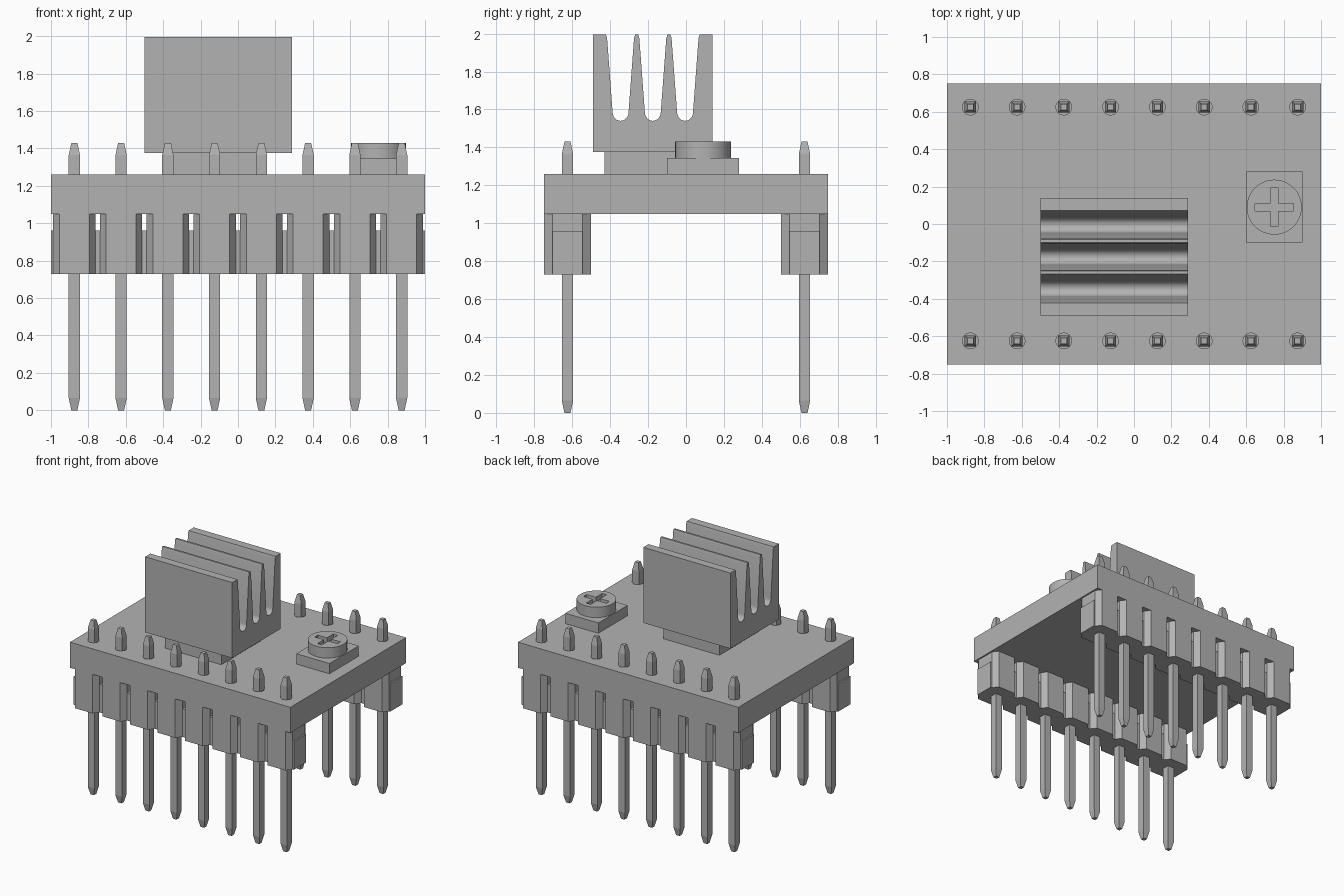
import bpy
import bmesh
from math import pi, sin, cos, radians
from mathutils import Matrix, Vector

if "Cube" in bpy.data.objects:
    bpy.data.objects.remove(bpy.data.objects["Cube"], do_unlink=True)

grey = bpy.data.materials.new("plain_grey")
grey.use_nodes = True
shade = (0.45, 0.45, 0.45, 1)
grey.diffuse_color = shade
grey.node_tree.nodes["Principled BSDF"].inputs["Base Color"].default_value = shade


def finish(name, bm, smooth=False):
    bmesh.ops.recalc_face_normals(bm, faces=bm.faces)
    mesh = bpy.data.meshes.new(name)
    bm.to_mesh(mesh)
    bm.free()
    mesh.materials.append(grey)
    obj = bpy.data.objects.new(name, mesh)
    bpy.context.collection.objects.link(obj)
    if smooth:
        bpy.ops.object.select_all(action="DESELECT")
        obj.select_set(True)
        bpy.context.view_layer.objects.active = obj
        bpy.ops.object.shade_smooth_by_angle(angle=radians(35))
    return obj


def add_box(bm, low, high):
    low, high = Vector(low), Vector(high)
    place = Matrix.Translation((low + high) / 2) @ Matrix.Diagonal((*(high - low), 1))
    bmesh.ops.create_cube(bm, size=1, matrix=place)


def add_cylinder(bm, x, y, z0, z1, radius, sides):
    bmesh.ops.create_cone(bm, cap_ends=True, segments=sides, radius1=radius, radius2=radius,
                          depth=z1 - z0, matrix=Matrix.Translation((x, y, (z0 + z1) / 2)))


def add_prism(bm, points, offset):
    face = bm.faces.new([bm.verts.new(p) for p in points])
    grown = bmesh.ops.extrude_face_region(bm, geom=[face])["geom"]
    moved = [v for v in grown if isinstance(v, bmesh.types.BMVert)]
    bmesh.ops.translate(bm, verts=moved, vec=offset)


def box_object(name, low, high):
    bm = bmesh.new()
    add_box(bm, low, high)
    return finish(name, bm)


def cut(target, cutter):
    mod = target.modifiers.new("cut", "BOOLEAN")
    mod.operation = "DIFFERENCE"
    mod.solver = "EXACT"
    mod.object = cutter
    cutter.hide_render = True
    cutter.hide_viewport = True
    cutter.display_type = "WIRE"


PIN_X = [-0.875 + 0.25 * i for i in range(8)]
ROWS = {"front": -0.625, "back": 0.625}
BOARD_LOW, BOARD_TOP = 1.05, 1.26

# Circuit board with round pin holes
board = box_object("circuit_board", (-1, -0.75, BOARD_LOW), (1, 0.75, BOARD_TOP))
holes = bmesh.new()
for y in ROWS.values():
    for x in PIN_X:
        add_cylinder(holes, x, y, BOARD_LOW - 0.1, BOARD_TOP + 0.1, 0.042, 24)
cut(board, finish("hole_cutter", holes))

# Pin headers: chamfered cells joined by lower bridges
for side, y in ROWS.items():
    header = bmesh.new()
    quarter = [(0.113, 0.08), (0.08, 0.125)]
    outline = (quarter + [(-a, b) for a, b in reversed(quarter)]
               + [(-a, -b) for a, b in quarter] + [(a, -b) for a, b in reversed(quarter)])
    for x in PIN_X:
        add_prism(header, [(x + a, y + b, 0.73) for a, b in outline], (0, 0, BOARD_LOW - 0.73))
    for i in range(9):
        x = -1 + 0.25 * i
        add_box(header, (max(x - 0.013, -1), y - 0.08, 0.73), (min(x + 0.013, 1), y + 0.08, 0.96))
    finish(side + "_header", header)

    # Square pins with tapered tips
    pins = bmesh.new()
    for x in PIN_X:
        last = None
        for z, h in [(0, 0.016), (0.065, 0.03), (1.365, 0.03), (1.43, 0.016)]:
            ring = [pins.verts.new((x + a * h, y + b * h, z))
                    for a, b in [(-1, -1), (1, -1), (1, 1), (-1, 1)]]
            if last:
                for k in range(4):
                    n = (k + 1) % 4
                    pins.faces.new((last[k], last[n], ring[n], ring[k]))
            else:
                pins.faces.new(ring)
            last = ring
        pins.faces.new(last)
    finish(side + "_pins", pins)

# Chip under the heat sink
box_object("chip", (-0.36, -0.43, BOARD_TOP), (0.15, 0.08, 1.375))

# Finned heat sink, extruded along x from its end profile
Y0, Y1, BASE, TOP = -0.49, 0.14, 1.375, 1.995
profile = [(Y0, BASE), (Y0, TOP)]
for i in range(3):
    c = -0.175 + 0.17 * (i - 1)
    profile += [(c - 0.077, TOP), (c - 0.071, TOP - 0.02)]
    for k in range(13):
        a = pi + pi * k / 12
        profile.append((c + 0.042 * cos(a), 1.585 + 0.045 * sin(a)))
    profile += [(c + 0.071, TOP - 0.02), (c + 0.077, TOP)]
profile += [(Y1, TOP), (Y1, BASE)]
sink = bmesh.new()
add_prism(sink, [(-0.5, y, z) for y, z in profile], (0.79, 0, 0))
finish("heat_sink", sink, smooth=True)

# Trimmer: square base and a round head with a cross slot
box_object("trimmer_base", (0.6, -0.1, BOARD_TOP), (0.9, 0.28, 1.345))
cx, cy = 0.75, 0.09
head = bmesh.new()
add_cylinder(head, cx, cy, 1.345, 1.43, 0.147, 48)
head_obj = finish("trimmer_head", head, smooth=True)
slot = bmesh.new()
L, W = 0.103, 0.02
corner = [(L, -W), (L, W), (W, W)]
cross = []
for q in range(4):
    turn = Matrix.Rotation(q * pi / 2, 3, "Z")
    cross += [turn @ Vector((a, b, 0)) + Vector((cx, cy, 1.39)) for a, b in corner]
add_prism(slot, cross, (0, 0, 0.1))
cut(head_obj, finish("slot_cutter", slot))
